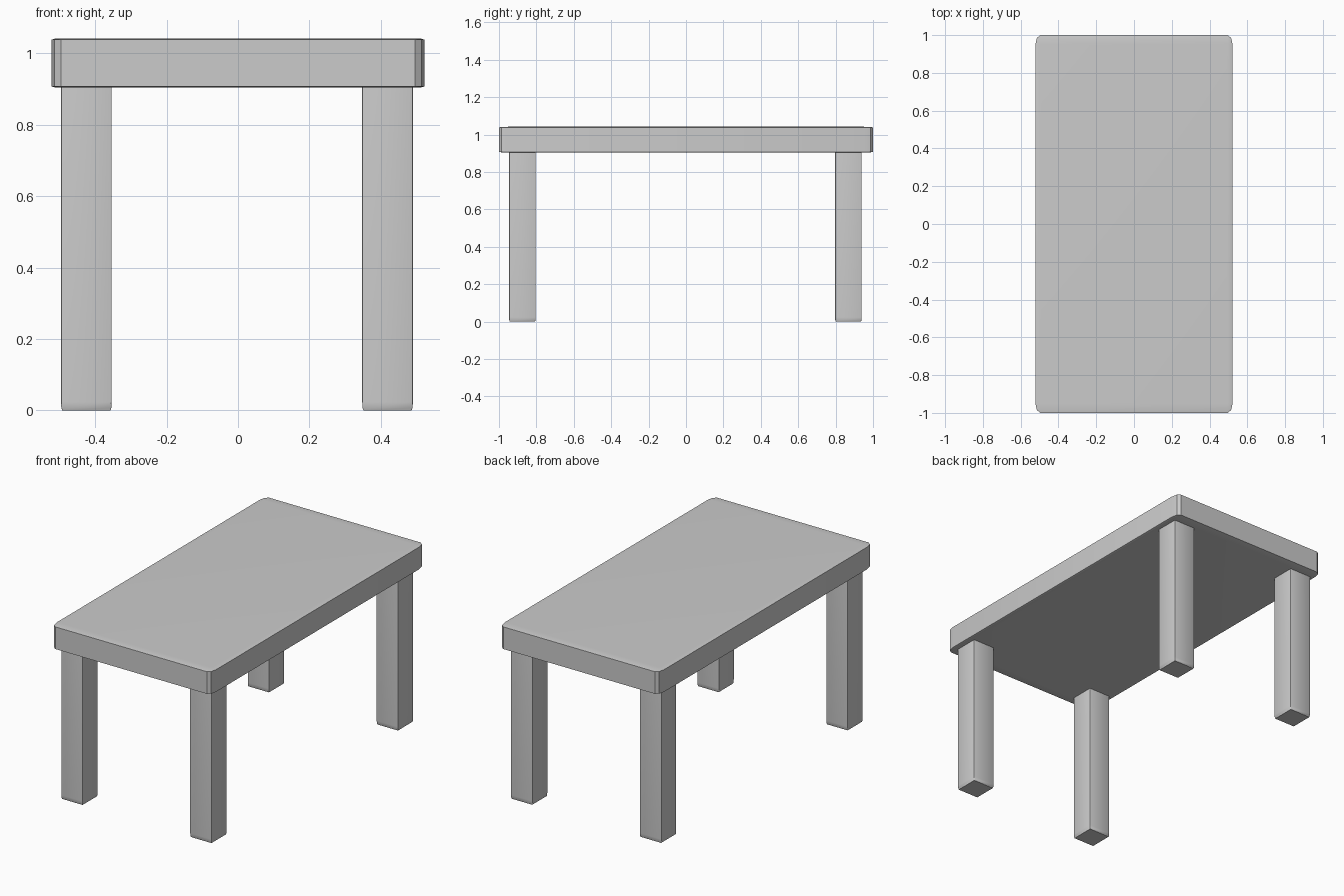
import bpy, bmesh
from math import radians
from mathutils import Vector

if "Cube" in bpy.data.objects:
    bpy.data.objects.remove(bpy.data.objects["Cube"])


def rounded_box(name, lo, hi):
    """Bevelled cube stretched to fit, so its edge rounding stretches too."""
    lo, hi = Vector(lo), Vector(hi)
    bm = bmesh.new()
    bmesh.ops.create_cube(bm, size=2)
    bmesh.ops.bevel(bm, geom=bm.edges[:], offset=0.05, segments=2,
                    profile=0.5, affect='EDGES')
    bmesh.ops.scale(bm, vec=(hi - lo) / 2, verts=bm.verts)
    mesh = bpy.data.meshes.new(name)
    bm.to_mesh(mesh)
    bm.free()
    obj = bpy.data.objects.new(name, mesh)
    obj.location = (lo + hi) / 2
    bpy.context.collection.objects.link(obj)
    bpy.ops.object.select_all(action='DESELECT')
    obj.select_set(True)
    bpy.context.view_layer.objects.active = obj
    bpy.ops.object.shade_smooth_by_angle(angle=radians(30))
    return obj


# Table top
rounded_box("table_top", (-0.522, -1, 0.904), (0.522, 1, 1.042))

# Four legs, running slightly up into the top
half = 0.071
for side, x in (("left", -0.425), ("right", 0.419)):
    for end, y in (("front", -0.875), ("back", 0.868)):
        rounded_box(f"{end}_{side}_leg", (x - half, y - half, 0),
                    (x + half, y + half, 0.94))
